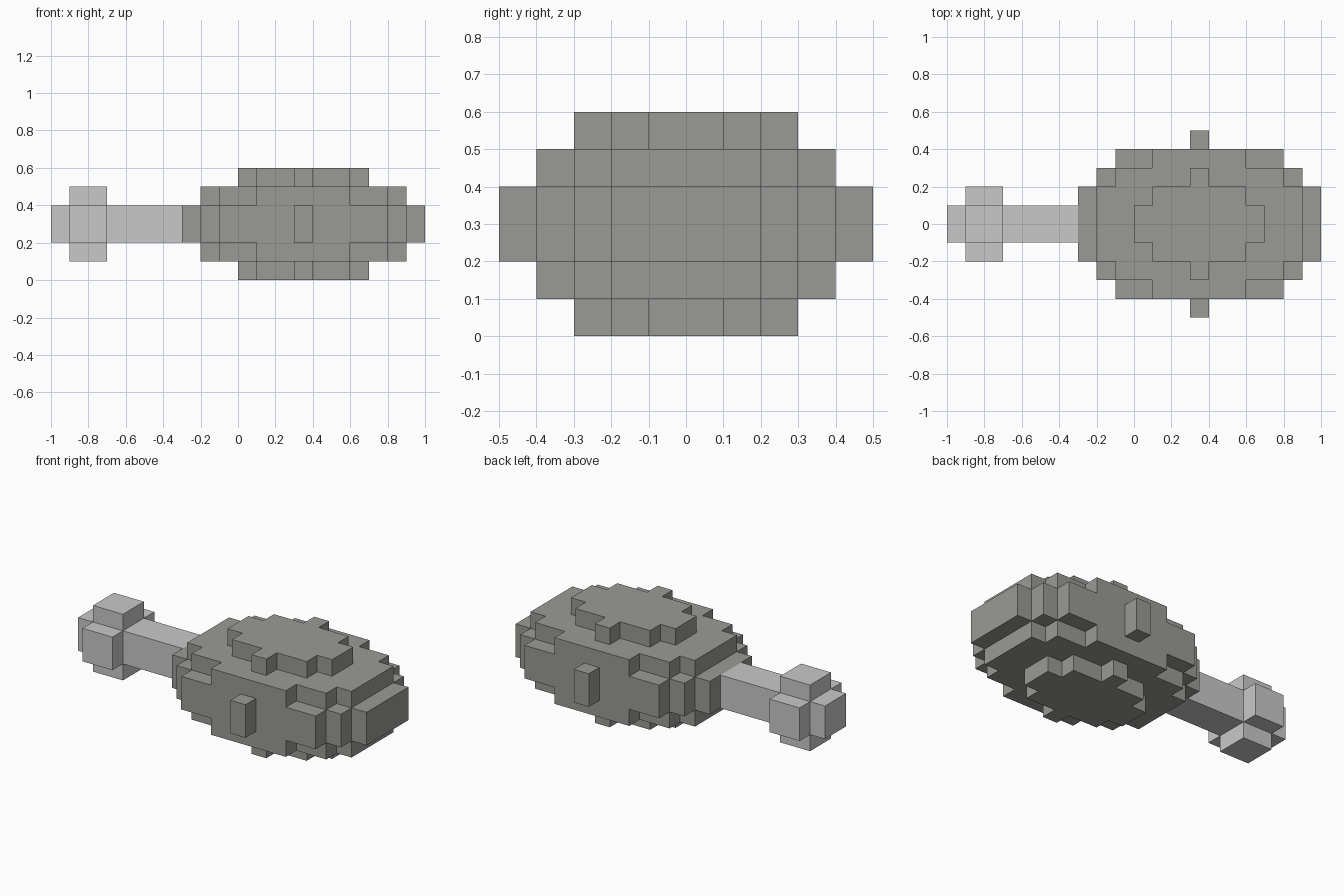
import bpy
import bmesh
from mathutils import Vector

cube = bpy.data.objects.get("Cube")
if cube:
    bpy.data.objects.remove(cube, do_unlink=True)

CELL = 0.1  # edge length of one block


def material(name, colour):
    mat = bpy.data.materials.new(name)
    mat.use_nodes = True
    mat.diffuse_color = colour
    bsdf = next(n for n in mat.node_tree.nodes if n.type == 'BSDF_PRINCIPLED')
    bsdf.inputs["Base Color"].default_value = colour
    bsdf.inputs["Roughness"].default_value = 0.8
    return mat


def block_part(name, boxes, mat):
    """Join boxes (x0, x1, half width, z0, z1 in cells) into one outer skin."""
    cells = {(x, y, z)
             for x0, x1, w, z0, z1 in boxes
             for x in range(x0, x1)
             for y in range(-w, w)
             for z in range(z0, z1)}
    bm = bmesh.new()
    verts = {}

    def vert(p):
        key = tuple(round(c) for c in p)
        if key not in verts:
            verts[key] = bm.verts.new(Vector(key) * CELL)
        return verts[key]

    # Add a face only where a block has no neighbour
    for cell in cells:
        for axis in range(3):
            for side in (0, 1):
                step = [0, 0, 0]
                step[axis] = 1 if side else -1
                if tuple(c + s for c, s in zip(cell, step)) in cells:
                    continue
                u, v = [0, 0, 0], [0, 0, 0]
                u[(axis + 1) % 3] = 1
                v[(axis + 2) % 3] = 1
                u, v = Vector(u), Vector(v)
                base = Vector(cell)
                base[axis] += side
                ring = [base, base + u, base + u + v, base + v]
                if not side:
                    ring.reverse()
                bm.faces.new([vert(p) for p in ring])
    mesh = bpy.data.meshes.new(name)
    bm.to_mesh(mesh)
    bm.free()
    mesh.materials.append(mat)
    obj = bpy.data.objects.new(name, mesh)
    bpy.context.collection.objects.link(obj)
    return obj


def stepped(steps, z0, z1):
    """Layer with a stepped outline, given as (x0, x1, half width)."""
    return [(x0, x1, w, z0, z1) for x0, x1, w in steps]


dark = material("stone grey", (0.323, 0.323, 0.305, 1))
light = material("light grey", (0.584, 0.584, 0.584, 1))

# Rounded head: wide middle, narrower shoulders, small caps above and below
middle = [(-3, 10, 2), (-2, 9, 3), (-1, 8, 4)]
shoulder = [(-2, 9, 2), (-1, 8, 3), (1, 6, 4)]
cap = [(0, 7, 1), (1, 6, 2), (3, 4, 3)]
block_part("head", stepped(cap, 0, 6) + stepped(shoulder, 1, 5)
           + stepped(middle, 2, 4), dark)

# Single studs on both flanks of the head
for side, label in ((-1, "right"), (1, "left")):
    stud = block_part(label + "_stud", [(3, 4, 1, 2, 4)], dark)
    # the block is two cells wide: half of it sits inside the head
    stud.location.y = side * 4 * CELL

# Handle and its cross-shaped end knob
block_part("handle", [(-7, -3, 1, 2, 4)], light)
block_part("end_knob", [(-10, -7, 1, 2, 4), (-9, -7, 2, 2, 4),
                        (-9, -7, 1, 1, 5)], light)
